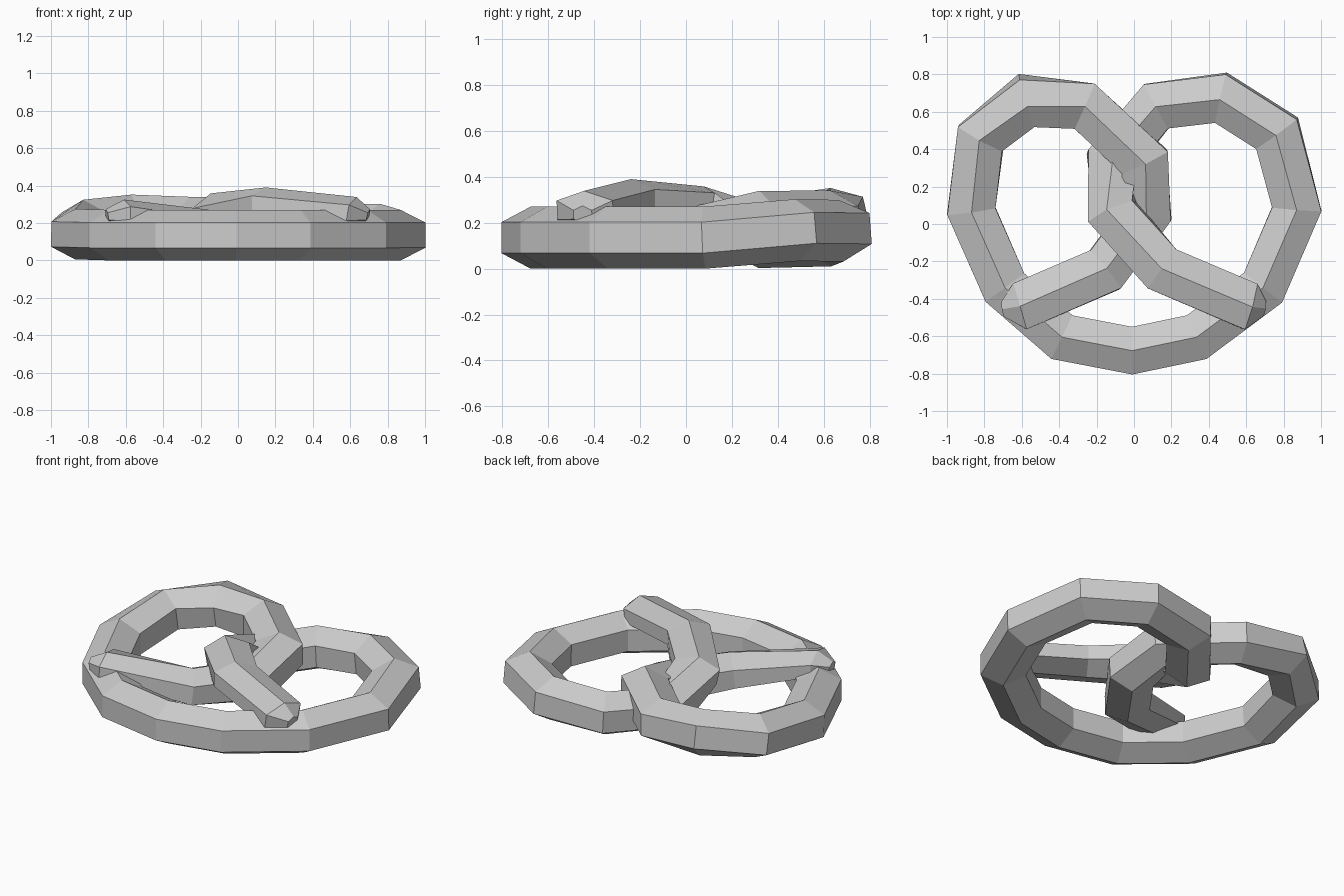
import bpy, bmesh
from math import pi, sin, cos
from mathutils import Vector

cube = bpy.data.objects.get("Cube")
if cube:
    bpy.data.objects.remove(cube, do_unlink=True)

HALF_WIDTH = 0.125
HALF_HEIGHT = 0.135
SIDES = 6

# Baked dough colour
dough = bpy.data.materials.new("dough_grey")
dough.use_nodes = True
colour = (0.6, 0.6, 0.6, 1)
dough.diffuse_color = colour
dough.node_tree.nodes["Principled BSDF"].inputs["Base Color"].default_value = colour


def point(x, y, z, tall=HALF_HEIGHT, roll=0.0, wide=HALF_WIDTH):
    """One stop on the rope: centre, half height, roll and half width."""
    return Vector((x, y, z)), tall, roll, wide


# Rope stops, from the right arm tip to the left arm tip
right_arm = [point(0.695, -0.45, 0.235, tall=0.04, wide=0.04),
             point(0.62, -0.44, 0.255, tall=0.085),
             point(0.15, -0.24, 0.3, tall=0.09)]
twist_under = [point(-0.11, 0.06, 0.25, tall=0.115, roll=-0.22),
               point(-0.12, 0.34, 0.135)]
right_loop = [point(0.12, 0.63, 0.145), point(0.465, 0.675, 0.165, roll=0.08),
              point(0.765, 0.485, 0.168, roll=0.08), point(0.87, 0.08, 0.135),
              point(0.69, -0.34, 0.135)]
front_bow = [point(0.335, -0.605, 0.135), point(-0.01, -0.677, 0.135),
             point(-0.385, -0.605, 0.135)]
left_loop = [point(-0.69, -0.34, 0.135), point(-0.87, 0.07, 0.14),
             point(-0.82, 0.46, 0.19), point(-0.575, 0.66, 0.22, roll=0.22),
             point(-0.265, 0.63, 0.205)]
twist_over = [point(0.055, 0.335, 0.205), point(0.07, 0.06, 0.14)]
left_arm = [point(-0.155, -0.245, 0.155, tall=0.115),
            point(-0.61, -0.44, 0.25, tall=0.075),
            point(-0.7, -0.455, 0.235, tall=0.04, wide=0.04)]
stops = right_arm + twist_under + right_loop + front_bow + left_loop + twist_over + left_arm


def section(index):
    """Mitred hexagon, one point up, at one stop."""
    here, tall, roll, wide = stops[index]
    before = stops[max(index - 1, 0)][0]
    after = stops[min(index + 1, len(stops) - 1)][0]
    into, out = (here - before).normalized(), (after - here).normalized()
    tangent = (into + out).normalized()
    side = tangent.cross(Vector((0, 0, 1))).normalized()
    up = side.cross(tangent)
    mitre = 1 / max(tangent.dot(into), tangent.dot(out))
    corners = []
    for k in range(SIDES):
        angle = 2 * pi * k / SIDES
        across = wide / cos(pi / SIDES) * sin(angle)
        rise = tall * cos(angle)
        corners.append(here
                       + side * mitre * (across * cos(roll) + rise * sin(roll))
                       + up * (rise * cos(roll) - across * sin(roll)))
    return corners


# Sweep the hexagon along the stops and cap both tips
bm = bmesh.new()
rings = [[bm.verts.new(co) for co in section(i)] for i in range(len(stops))]
for a, b in zip(rings, rings[1:]):
    for k in range(SIDES):
        n = (k + 1) % SIDES
        bm.faces.new((a[k], a[n], b[n], b[k]))
bm.faces.new(rings[0])
bm.faces.new(rings[-1])
bmesh.ops.recalc_face_normals(bm, faces=bm.faces)

mesh = bpy.data.meshes.new("twisted_dough_rope")
bm.to_mesh(mesh)
bm.free()
mesh.materials.append(dough)
rope = bpy.data.objects.new("twisted_dough_rope", mesh)
bpy.context.collection.objects.link(rope)
